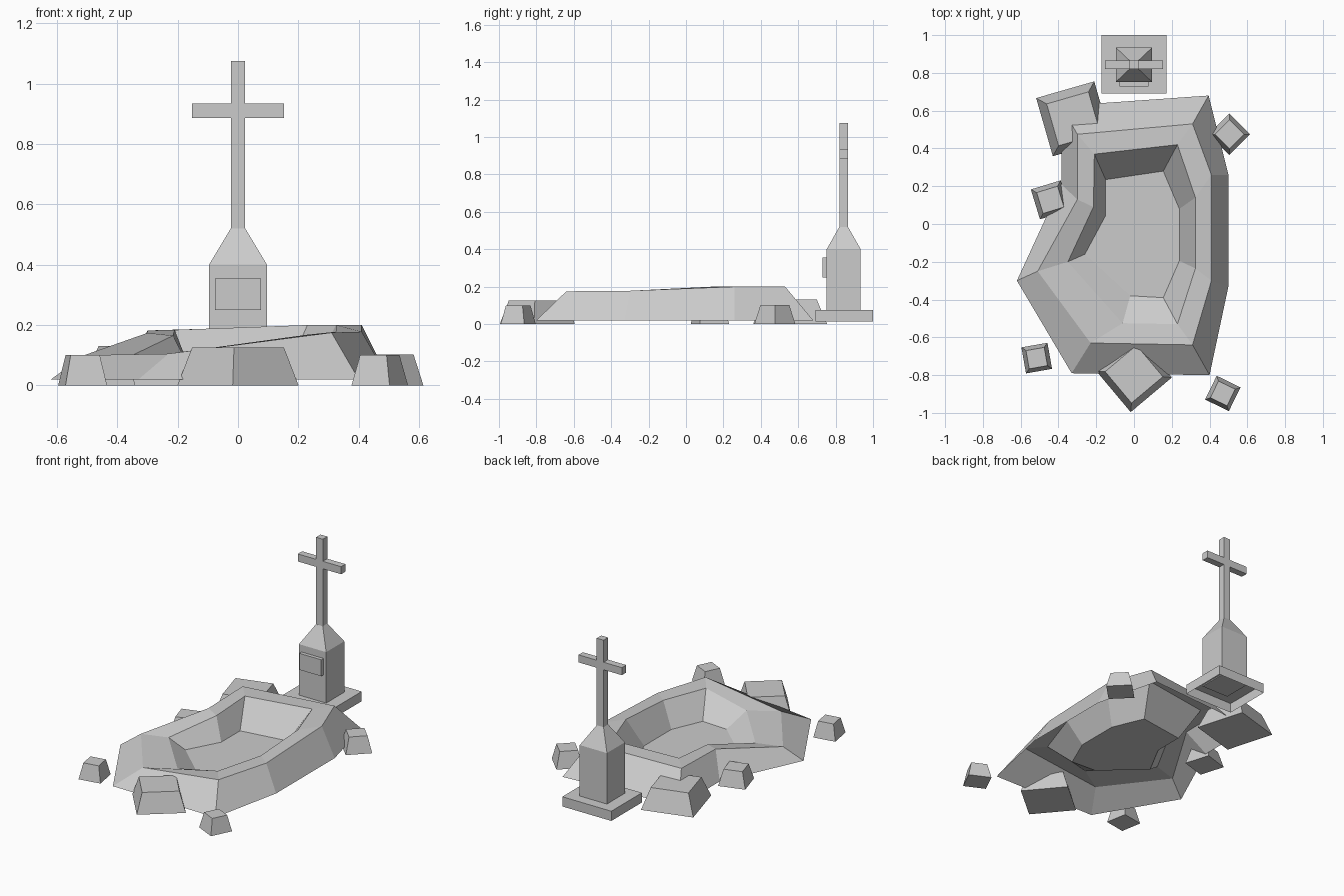
import bpy, bmesh
from math import radians, cos, sin, sqrt

if "Cube" in bpy.data.objects:
    bpy.data.objects.remove(bpy.data.objects["Cube"])


def loft(name, rings, cap_start=True, cap_end=True):
    """Skin a stack of equal-length point rings into one flat-shaded object."""
    bm = bmesh.new()
    loops = [[bm.verts.new(p) for p in ring] for ring in rings]
    n = len(loops[0])
    for a, b in zip(loops, loops[1:]):
        for i in range(n):
            j = (i + 1) % n
            bm.faces.new((a[i], a[j], b[j], b[i]))
    if cap_start:
        bm.faces.new(loops[0][::-1])
    if cap_end:
        bm.faces.new(loops[-1])
    mesh = bpy.data.meshes.new(name)
    bm.to_mesh(mesh)
    bm.free()
    obj = bpy.data.objects.new(name, mesh)
    bpy.context.collection.objects.link(obj)
    return obj


def rect(cx, cy, hx, hy, z, angle=0.0):
    c, s = cos(radians(angle)), sin(radians(angle))
    return [(cx + x * c - y * s, cy + x * s + y * c, z)
            for x, y in ((-hx, -hy), (hx, -hy), (hx, hy), (-hx, hy))]


def block(name, cx, cy, hx, hy, z0, z1, bottom=True):
    return loft(name, [rect(cx, cy, hx, hy, z0), rect(cx, cy, hx, hy, z1)], bottom)


# Earth mound: open shell with raised rim and a sunken pit
def level(points, z):
    return [(x, y, z) for x, y in points]


base = level([(-.62, -.30), (-.33, -.79), (.40, -.80), (.50, -.33),
              (.50, .26), (.395, .68), (-.385, .625), (-.385, .21)], .02)
rim_outer = [(-.51, -.25, .10), (-.23, -.63, .105), (.31, -.64, .175), (.41, -.30, .178),
             (.41, .26, .20), (.31, .53, .20), (-.30, .475, .182), (-.30, .13, .174)]
rim_inner = [(-.35, -.20, .10), (-.06, -.525, .105), (.23, -.53, .168), (.325, -.235, .178),
             (.325, .14, .20), (.23, .42, .20), (-.21, .37, .184), (-.215, .09, .165)]
floor = level([(-.26, -.16), (-.02, -.38), (.155, -.39), (.24, -.195),
               (.24, .08), (.155, .28), (-.15, .235), (-.15, .045)], .03)
loft("grave_mound", [base, rim_outer, rim_inner, floor], cap_start=False)

# Loose stones around the mound: x, y, base size, turn, height, top scale
stones = [(0, -.795, .285, 40, .125, .76), (-.32, .557, .32, 16, .13, .72),
          (-.443, .128, .165, 17, .10, .70), (.505, .475, .155, 45, .103, .70),
          (-.515, -.71, .14, 10, .10, .70), (.47, -.897, .14, -26, .10, .70)]
for i, (x, y, size, turn, h, k) in enumerate(stones):
    r = size / 2
    loft(f"stone_{i + 1}", [rect(x, y, r, r, 0, turn), rect(x, y, r * k, r * k, h, turn)])

# Headstone: hollow slab, pillar with tapered cap, plaque
CY = .843
block("base_slab", 0, .846, .173, .154, .013, .075, bottom=False)
loft("pillar", [rect(0, CY, .096, .091, .068), rect(0, CY, .096, .091, .40),
                rect(0, CY, .024, .023, .52)])
block("plaque", 0, .745, .077, .016, .25, .355)

# Cross
block("cross_shaft", 0, CY, .024, .0225, .515, 1.075)
block("cross_bar", 0, CY, .153, .022, .886, .934)
